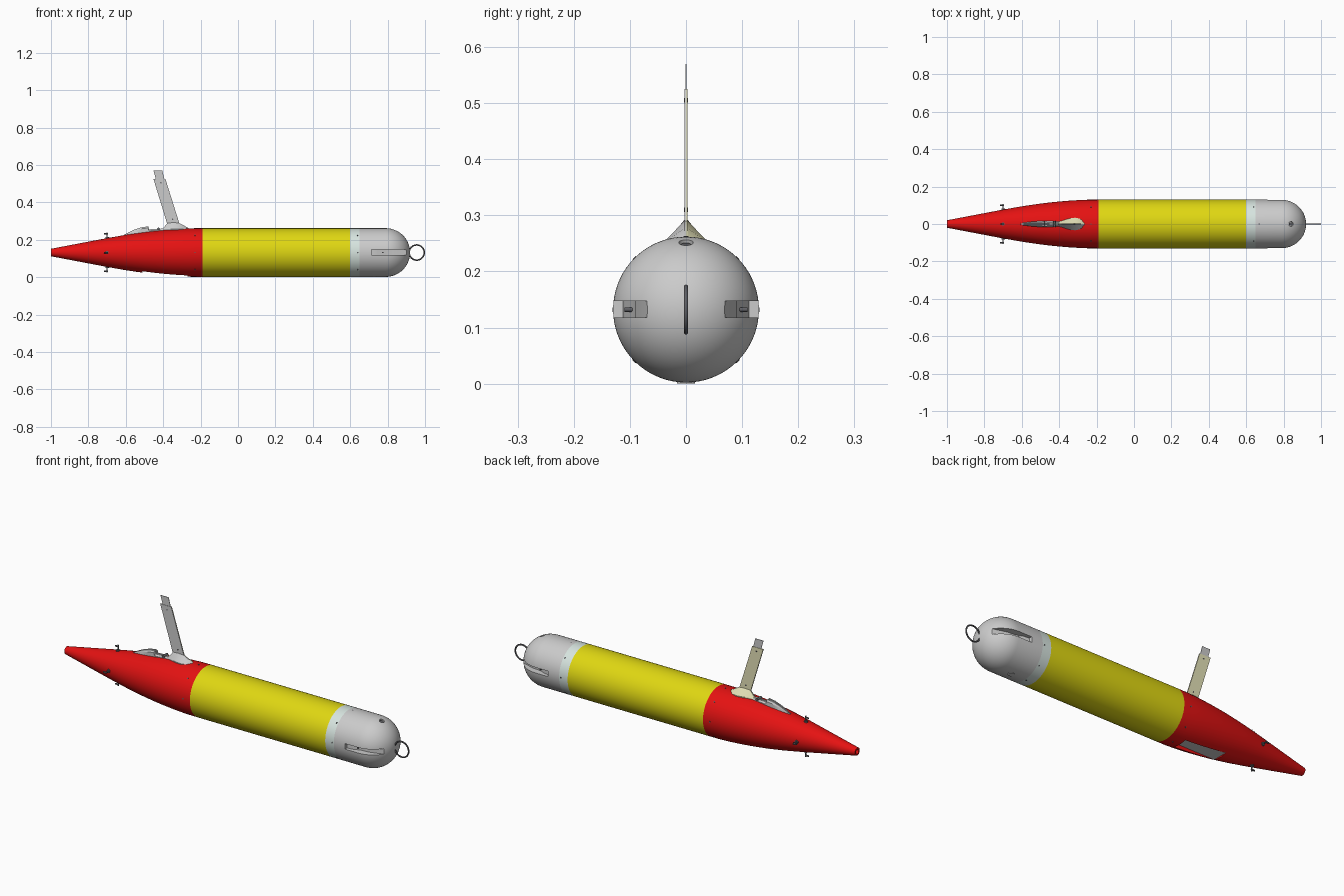
import bpy, bmesh, math
from mathutils import Matrix, Vector

if "Cube" in bpy.data.objects:
    bpy.data.objects.remove(bpy.data.objects["Cube"])

CZ, R = 0.132, 0.13   # hull axis height and radius


def mat(name, rgb):
    m = bpy.data.materials.new(name)
    m.diffuse_color = (*rgb, 1)
    m.use_nodes = True
    m.node_tree.nodes["Principled BSDF"].inputs["Base Color"].default_value = m.diffuse_color
    return m


RED = mat("red", (0.78, 0.006, 0.006))
YELLOW = mat("yellow", (0.74, 0.68, 0.006))
PALE = mat("pale", (0.68, 0.78, 0.74))
BEIGE = mat("beige", (0.78, 0.76, 0.48))
DARK = mat("dark", (0.12, 0.12, 0.13))


def smooth(ob, angle=30):
    bpy.ops.object.select_all(action='DESELECT')
    ob.select_set(True)
    bpy.context.view_layer.objects.active = ob
    bpy.ops.object.shade_smooth_by_angle(angle=math.radians(angle))


def finish(name, bm, material=None, shade=True):
    bmesh.ops.recalc_face_normals(bm, faces=bm.faces)
    me = bpy.data.meshes.new(name)
    bm.to_mesh(me)
    bm.free()
    ob = bpy.data.objects.new(name, me)
    bpy.context.collection.objects.link(ob)
    if material:
        me.materials.append(material)
    if shade:
        smooth(ob)
    return ob


def loft(name, sections, material=None, shade=True, caps=True):
    """Skin a list of closed point loops."""
    bm = bmesh.new()
    rings = [[bm.verts.new(p) for p in s] for s in sections]
    n = len(rings[0])
    for a, b in zip(rings, rings[1:]):
        for i in range(n):
            j = (i + 1) % n
            bm.faces.new((a[i], a[j], b[j], b[i]))
    if caps:
        bm.faces.new(rings[0])
        bm.faces.new(rings[-1])
    return finish(name, bm, material, shade)


def lathe(name, profile, material=None, caps=True, n=72):
    """Revolve (x, radius) points about the hull axis."""
    rings = [[(x, r * math.cos(2 * math.pi * i / n), CZ + r * math.sin(2 * math.pi * i / n))
              for i in range(n)] for x, r in profile]
    return loft(name, rings, material, caps=caps)


def slab(name, xz, y0, y1, material=None):
    return loft(name, [[(x, y, z) for x, z in xz] for y in (y0, y1)], material)


def box(name, lo, hi, material=None):
    return slab(name, [(lo[0], lo[2]), (hi[0], lo[2]), (hi[0], hi[2]), (lo[0], hi[2])],
                lo[1], hi[1], material)


def rod(name, centre, direction, r, depth, material=None, n=20):
    bm = bmesh.new()
    rot = Vector(direction).to_track_quat('Z', 'Y').to_matrix().to_4x4()
    bmesh.ops.create_cone(bm, cap_ends=True, segments=n, radius1=r, radius2=r, depth=depth,
                          matrix=Matrix.Translation(centre) @ rot)
    return finish(name, bm, material)


def cut(ob, cutter):
    m = ob.modifiers.new("cut", 'BOOLEAN')
    m.operation, m.solver, m.object = 'DIFFERENCE', 'EXACT', cutter
    bpy.context.view_layer.objects.active = ob
    bpy.ops.object.modifier_apply(modifier=m.name)
    bpy.data.objects.remove(cutter)
    smooth(ob)


# Hull: tail cone, mid tube, collar and domed nose
tail_profile = [(-0.19, .13), (-0.25, .1297), (-0.3, .1275), (-0.35, .1243), (-0.4, .12),
                (-0.45, .115), (-0.5, .109), (-0.55, .102), (-0.6, .0945), (-0.7, .077),
                (-0.8, .058), (-0.9, .039), (-1.0, .020), (-1.0, .012), (-0.975, .012)]
tail = lathe("tail_cone", tail_profile, RED)
lathe("mid_hull", [(-0.19, R), (0.60, R)], YELLOW, caps=False)
lathe("collar", [(0.60, R), (0.65, R)], PALE, caps=False)
dome = [(0.79 + R * math.sin(a), R * math.cos(a))
        for a in [math.radians(89.5 * i / 20) for i in range(21)]]
nose = lathe("nose", [(0.65, R)] + dome)

# Side slots in the nose
slot = [(.715, .15), (.715, .112), (.75, .108), (.78, .095), (.83, .09), (.90, .069), (.96, .069), (.96, .15)]
for s in (-1, 1):
    cut(nose, loft("slot_cutter", [[(x, s * y, z) for x, y in slot] for z in (.118, .147)]))
    rod("slot_sensor", (.775, s * .1, CZ), (0, 1, 0), .004, .02, DARK)

# Top port and bottom transducer of the nose
axis = Vector((.05, 0, .12)).normalized()
top = Vector((.79, 0, CZ)) + axis * R
cut(nose, rod("port_cutter", top, axis, .013, .02))
rod("top_port", top - axis * .009, axis, .009, .008, DARK)
rod("bottom_transducer", (.73, 0, .008), (0, 0, 1), .016, .016)

# Lifting ring
bpy.ops.mesh.primitive_torus_add(location=(.9555, 0, CZ), rotation=(math.pi / 2, 0, 0),
                                 major_radius=.0405, minor_radius=.004,
                                 major_segments=48, minor_segments=12)
ring = bpy.context.object
ring.name = "lifting_ring"
ring.data.materials.append(DARK)
smooth(ring)

# Recessed window under the tail
cut(tail, box("window_cutter", (-.51, -.04, -.05), (-.27, .04, .036)))
box("belly_window", (-.509, -.039, .030), (-.271, .039, .038))

# Hull screws
for x0 in (.64, -.23):
    for i in range(8):
        a = math.radians(45 * i)
        d = Vector((0, math.cos(a), math.sin(a)))
        x = .67 if (i == 2 and x0 > 0) else x0
        rod("hull_screw", Vector((x, 0, CZ)) + d * (R - .001), d, .004, .004, DARK, 10)

# Four tail pegs, each a stem with a small end plate
for i in range(4):
    a = math.radians(90 * i)
    d = Vector((0, math.cos(a), math.sin(a)))
    base = Vector((-.70, 0, CZ))
    rod("tail_peg", base + d * .088, d, .0035, .04, DARK, 12)
    rod("tail_peg_collar", base + d * .079, d, .009, .008, DARK, 16)
    rod("tail_peg_cross", base + d * .1 - Vector((.006, 0, 0)), (1, 0, 0), .004, .02, DARK, 12)

# Antenna fairing and mast: grey half on -y, beige half on +y
fairing = [(-.42, .005, .258), (-.40, .013, .262), (-.377, .020, .290), (-.345, .030, .292),
           (-.315, .034, .290), (-.29, .029, .277), (-.275, .018, .268), (-.264, .004, .262)]
mast = [(-.377, .28), (-.311, .28), (-.388, .525), (-.452, .525)]
tip = [(-.438, .52), (-.392, .52), (-.405, .57), (-.452, .57)]
for s, m in ((-1, None), (1, BEIGE)):
    loft("antenna_fairing", [[(x, 0, .235), (x, s * w, .235), (x, s * w, .252 + .006 * (x > -.38)),
                              (x, s * .003, t), (x, 0, t)] for x, w, t in fairing], m)
    slab("antenna_mast", mast, 0, s * .003, m)
slab("antenna_tip", tip, -.001, .001)
for x, z in ((-.412, .505), (-.35, .31)):
    rod("mast_screw", (x, 0, z), (0, 1, 0), .004, .008, DARK, 12)

# Rear cradle cheeks with a slot between them for the folded mast
cradle = [(-.61, .004, .226), (-.585, .008, .240), (-.55, .012, .256), (-.515, .015, .267),
          (-.48, .016, .272), (-.476, .016, .256), (-.44, .015, .258), (-.40, .014, .259)]
for s in (-1, 1):
    loft("cradle_cheek", [[(x, s * .003, .19), (x, s * w, .19), (x, s * w, t - .008),
                           (x, s * (.003 + .5 * (w - .003)), t), (x, s * .003, t)]
                          for x, w, t in cradle])
slab("cradle_floor", [(-.6, .2), (-.4, .2), (-.4, .252), (-.48, .246), (-.6, .228)], -.003, .003, DARK)
rod("mast_hinge", (-.425, 0, .258), (0, 1, 0), .007, .034, DARK)
